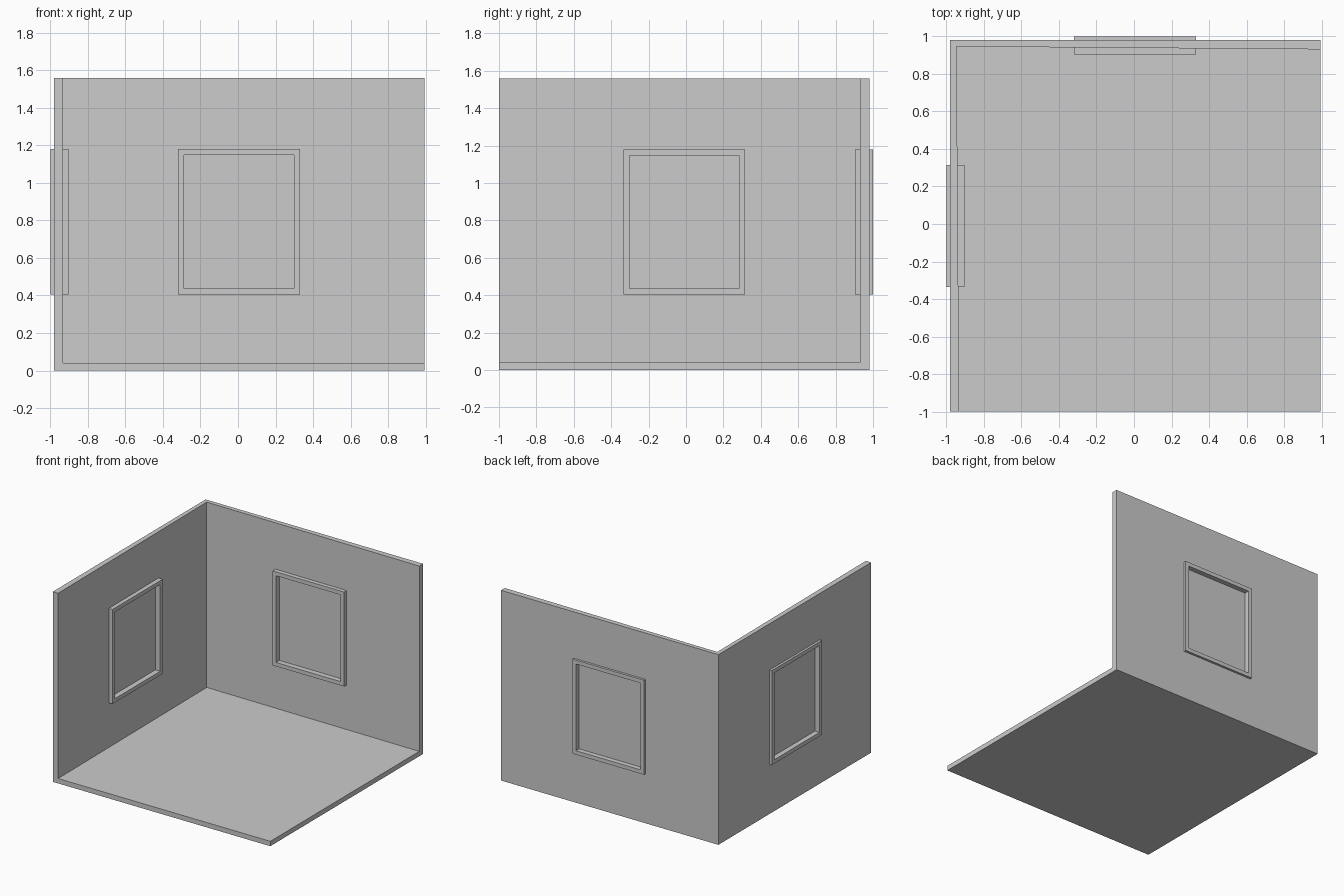
import bpy, bmesh
from math import radians
from mathutils import Matrix

if "Cube" in bpy.data.objects:
    bpy.data.objects.remove(bpy.data.objects["Cube"])

X0, X1, Y0, Y1, H = -0.98, 0.993, -1.0, 0.98, 1.56


def finish(name, bm, matrix=None):
    bmesh.ops.recalc_face_normals(bm, faces=bm.faces)
    if matrix:
        bm.transform(matrix)
    me = bpy.data.meshes.new(name)
    bm.to_mesh(me)
    bm.free()
    ob = bpy.data.objects.new(name, me)
    bpy.context.collection.objects.link(ob)
    return ob


def box(name, lo, hi, matrix):
    bm = bmesh.new()
    bmesh.ops.create_cube(bm, size=1)
    for v in bm.verts:
        v.co = [lo[i] if v.co[i] < 0 else hi[i] for i in range(3)]
    return finish(name, bm, matrix)


# Room shell: floor and two walls, slightly thinner at the shared corner
def corners(a, b, c, d, z):
    return [(*a, z), (*b, z), (*c, z), (*d, z), (*a, H), (*b, H), (*d, H)]


bm = bmesh.new()
outer = [bm.verts.new(p) for p in corners((X0, Y1), (X1, Y1), (X1, Y0), (X0, Y0), 0)]
inner = [bm.verts.new(p) for p in corners((-0.946, 0.946), (X1, 0.931), (X1, Y0), (-0.932, Y0), 0.04)]
for side in (outer, inner):
    for f in ((0, 1, 2, 3), (0, 1, 5, 4), (0, 3, 6, 4)):
        bm.faces.new([side[i] for i in f])
rim = [6, 4, 5, 1, 2, 3]
for i, j in zip(rim, rim[1:] + rim[:1]):
    bm.faces.new((outer[i], outer[j], inner[j], inner[i]))
room = finish("room_shell", bm)


# Window: local x across, local y outwards through the wall, z up
def window(name, matrix):
    w, z0, z1, t, d0, d1 = 0.325, 0.405, 1.18, 0.032, 0.904, 0.999
    bm = bmesh.new()
    rings = []
    for inset, d in ((0, d0), (0, d1), (t, d1), (t, d0)):
        a, lo, hi = w - inset, z0 + inset, z1 - inset
        rings.append([bm.verts.new(p) for p in
                      ((-a, d, lo), (a, d, lo), (a, d, hi), (-a, d, hi))])
    for r, s in zip(rings, rings[1:] + rings[:1]):
        for i in range(4):
            j = (i + 1) % 4
            bm.faces.new((r[i], r[j], s[j], s[i]))
    finish(name + "_frame", bm, matrix)
    # Pane set into the middle of the frame
    e = t - 0.004
    box(name + "_pane", (-w + e, 0.948, z0 + e), (w - e, 0.958, z1 - e), matrix)
    # Wall opening, hidden inside the frame thickness
    c = t / 2
    cut = box(name + "_cutter", (-w + c, 0.8, z0 + c), (w - c, 1.1, z1 - c), matrix)
    cut.hide_render = True
    cut.hide_set(True)
    mod = room.modifiers.new(name + "_opening", 'BOOLEAN')
    mod.operation = 'DIFFERENCE'
    mod.solver = 'EXACT'
    mod.object = cut


window("back_window", Matrix.Translation((0.006, 0, 0)))
window("left_window", Matrix.Translation((0, -0.01, 0)) @ Matrix.Rotation(radians(90), 4, 'Z'))
